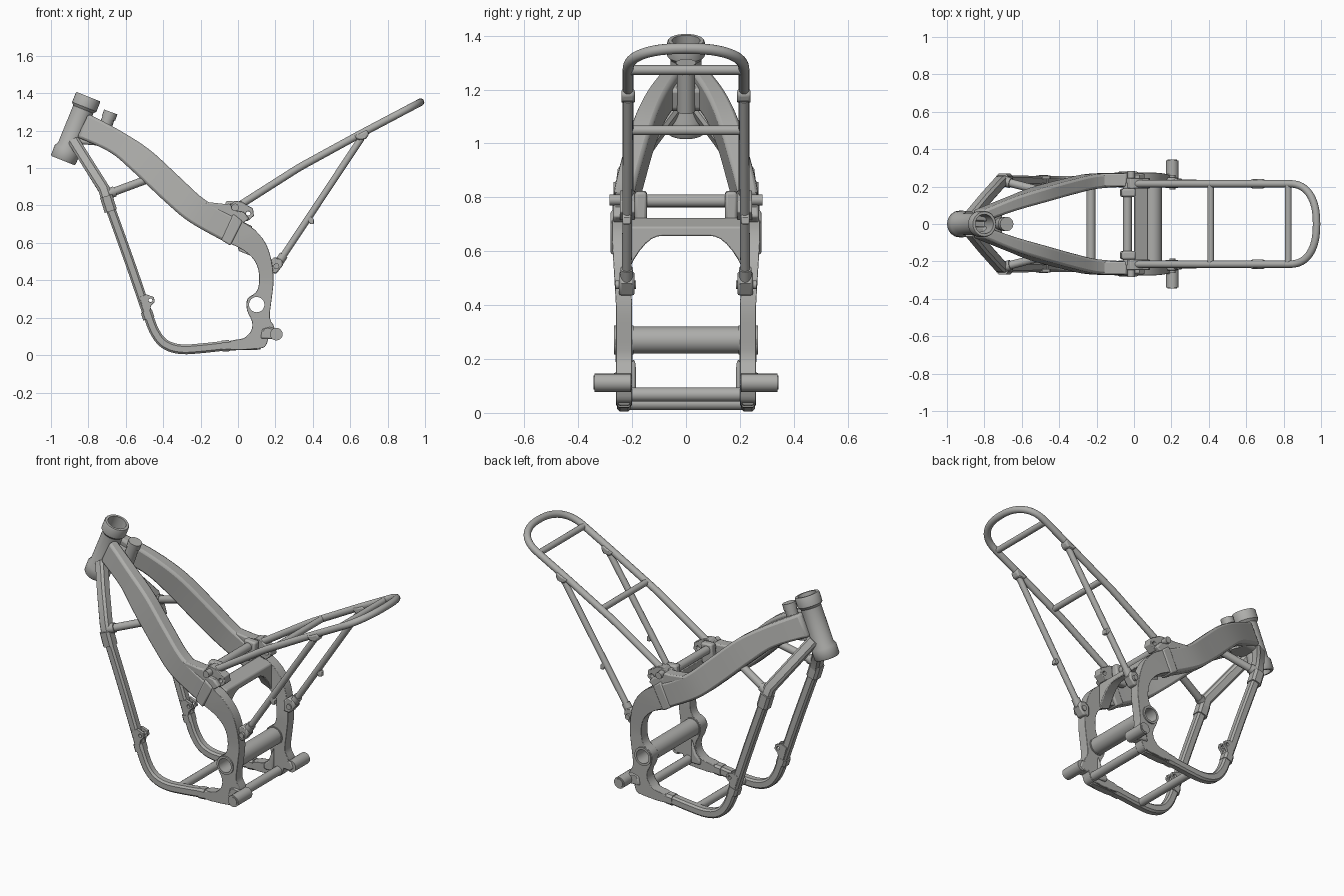
import bpy, bmesh, math
from mathutils import Vector as V

if "Cube" in bpy.data.objects:
    bpy.data.objects.remove(bpy.data.objects["Cube"])

metal = bpy.data.materials.new("satin_grey_metal")
metal.diffuse_color = (0.42, 0.42, 0.405, 1)
metal.use_nodes = True
metal.node_tree.nodes["Principled BSDF"].inputs["Base Color"].default_value = metal.diffuse_color


def link(name, bm, mirror=False, bevel=0):
    bmesh.ops.recalc_face_normals(bm, faces=bm.faces)
    me = bpy.data.meshes.new(name)
    bm.to_mesh(me)
    bm.free()
    me.materials.clear()
    me.materials.append(metal)
    ob = bpy.data.objects.new(name, me)
    bpy.context.collection.objects.link(ob)
    if bevel:
        b = ob.modifiers.new("bevel", 'BEVEL')
        b.width, b.segments, b.limit_method, b.angle_limit = bevel, 2, 'ANGLE', math.radians(50)
    if mirror:
        ob.modifiers.new("mirror", 'MIRROR').use_axis = (False, True, False)
    return ob


def spline(pts, n=5):
    """Smooth curve through tuples of any length."""
    out = []
    for i in range(len(pts) - 1):
        a, b, c, d = pts[max(i - 1, 0)], pts[i], pts[i + 1], pts[min(i + 2, len(pts) - 1)]
        for k in range(n):
            t = k / n
            out.append(tuple(q + .5 * t * (r - p + t * (2*p - 5*q + 4*r - s + t * (3*(q - r) + s - p)))
                             for p, q, r, s in zip(a, b, c, d)))
    return out + [tuple(pts[-1])]


def skin(rings, loop=False):
    """Join rings of points with quads, capped unless looped."""
    bm = bmesh.new()
    vs = [[bm.verts.new(p) for p in r] for r in rings]
    m = len(vs[0])
    for i in range(len(vs) - (0 if loop else 1)):
        a, b = vs[i], vs[(i + 1) % len(vs)]
        for j in range(m):
            bm.faces.new((a[j], a[(j + 1) % m], b[(j + 1) % m], b[j]))
    if not loop:
        bm.faces.new(vs[0])
        bm.faces.new(vs[-1])
    return bm


ROUND = [(math.cos(k * math.pi / 8), math.sin(k * math.pi / 8)) for k in range(16)]
BOX = [(1, .6), (.6, 1), (-.6, 1), (-1, .6), (-1, -.6), (-.6, -1), (.6, -1), (1, -.6)]


def tube(name, pts, r, mirror=False, ref=(0, 0, 1), sec=ROUND):
    P, ref, rings = [V(p) for p in pts], V(ref), []
    for i, p in enumerate(P):
        t = (P[min(i + 1, len(P) - 1)] - P[max(i - 1, 0)]).normalized()
        up = (ref - ref.dot(t) * t).normalized()
        side = t.cross(up)
        rings.append([p + r * (u * side + v * up) for u, v in sec])
    return link(name, skin(rings), mirror)


def lathe(name, a, b, prof, mirror=False):
    """Hollow turned part: closed profile of (position along axis, radius)."""
    a, b = V(a), V(b)
    t = (b - a).normalized()
    up = (V((0, 0, 1)) - t.z * t).normalized()
    side = t.cross(up)
    rings = [[a + (b - a) * s + r * (math.cos(k * math.pi / 16) * side + math.sin(k * math.pi / 16) * up)
              for k in range(32)] for s, r in prof]
    return link(name, skin(rings, True), mirror)


def loft(name, stations, mirror=True, bevel=.014):
    """Four-sided beam; station = top x, top z, bottom x, bottom z, outer y, inner y."""
    return link(name, skin([[(a, o, b), (a, i, b), (c, i, d), (c, o, d)]
                            for a, b, c, d, o, i in stations]), mirror, bevel)


def plate(name, outline, y0, y1, hole=None, splay=0, bevel=.008):
    """Side-view outline extruded across y, mirrored; optional round hole."""
    cu = bpy.data.curves.new(name, 'CURVE')
    cu.dimensions, cu.fill_mode, cu.extrude = '2D', 'BOTH', (y1 - y0) / 2
    loops = [outline]
    if hole:
        x, z, r = hole
        loops.append([(x + r * math.cos(k * math.pi / 16), z + r * math.sin(k * math.pi / 16)) for k in range(32)])
    for pts in loops:
        s = cu.splines.new('POLY')
        s.points.add(len(pts) - 1)
        s.use_cyclic_u = True
        for q, (x, z) in zip(s.points, pts):
            q.co = (x, z, 0, 1)
    tmp = bpy.data.objects.new(name + "_tmp", cu)
    bpy.context.collection.objects.link(tmp)
    me = bpy.data.meshes.new_from_object(tmp.evaluated_get(bpy.context.evaluated_depsgraph_get()))
    bpy.data.objects.remove(tmp)
    bm = bmesh.new()
    bm.from_mesh(me)
    bpy.data.meshes.remove(me)
    bmesh.ops.remove_doubles(bm, verts=bm.verts, dist=1e-5)
    for v in bm.verts:
        x, z, h = v.co
        v.co = (x, (y0 + y1) / 2 + h + splay * min(max((z - .4) / .25, 0), 1), z)
    return link(name, bm, True, bevel)


# Head tube with collars, open through the middle
H0, H1 = V((-.936, 0, 1.04)), V((-.80, 0, 1.382))
lathe("head_tube", H0, H1, [(0, .066), (.02, .071), (.17, .071), (.22, .06), (.8, .058), (.84, .07),
                            (.98, .07), (1, .066), (1, .052), (0, .052)])

# Twin main beams, collars and gusset behind the head
beam = [(-.80, 1.29, -.86, 1.165, .075, .01), (-.63, 1.20, -.685, 1.085, .145, .07),
        (-.47, 1.096, -.56, .98, .195, .115), (-.31, .95, -.39, .82, .24, .16),
        (-.176, .83, -.257, .71, .268, .19), (.0, .73, -.06, .60, .275, .20)]
loft("main_beam", spline(beam, 5))
loft("beam_collar", [(-.025, .755, -.09, .615, .28, .195), (.025, .715, -.04, .585, .28, .195)], bevel=.008)
loft("head_gusset", [(-.80, 1.25, -.87, 1.13, .055, -.055), (-.70, 1.2, -.74, 1.12, .08, -.08)], mirror=False)
tube("damper_post", [(-.685, 0, 1.29), (-.745, 0, 1.12)], .034)
tube("damper_post_cap", [(-.68, 0, 1.3), (-.693, 0, 1.265)], .038)

# Lower side castings with the pivot hole
outline = [(.02, .715), (.09, .67), (.15, .594), (.18, .5), (.19, .395), (.18, .3), (.17, .2), (.195, .145),
           (.165, .095), (.148, .05), (.11, .035), (-.04, .03), (-.04, .075), (.03, .09), (.07, .13), (.075, .18),
           (.048, .24), (.05, .3), (.095, .335), (.112, .38), (.11, .45), (.085, .51), (.03, .56), (-.05, .6)]
plate("side_casting", spline(outline, 3), .2, .26, (.1, .27, .041), .015)
lathe("pivot_tube", (.1, -.2, .27), (.1, .2, .27), [(0, .05), (1, .05), (1, .041), (0, .041)])
lathe("pivot_boss", (.1, .195, .27), (.1, .268, .27), [(0, .054), (1, .054), (1, .041), (0, .041)], True)

# Arched bridge between the castings
arch = []
for k in range(-10, 11):
    y = k * .0215
    drop = .13 * max(0, (abs(y) - .09) / .125) ** 2
    arch.append([(-.0, y, .725), (.075, y, .69), (.075, y, .655 - drop), (.0, y, .685 - drop)])
link("arched_bridge", skin(arch), False, .006)

# Down tubes sweeping into the lower rails
tube("upper_down_tube", [(-.875, .04, 1.14), (-.80, .13, 1.02), (-.715, .225, .885), (-.69, .235, .80)],
     .031, True, (0, 1, 0), BOX)
rail = [(-.695, .235, .82), (-.58, .232, .50), (-.485, .23, .225), (-.44, .23, .115), (-.385, .23, .055),
        (-.30, .23, .031), (-.18, .23, .038), (-.06, .23, .05), (.12, .23, .055)]
tube("lower_down_tube", spline(rail, 4), .026, True, (0, 1, 0), BOX)
tube("down_tube_collar", [(-.705, .235, .85), (-.68, .235, .77)], .034, True, (0, 1, 0), BOX)
tube("lower_tube_collar", [(-.49, .23, .235), (-.477, .23, .195)], .031, True, (0, 1, 0), BOX)
tube("rail_collar", [(-.085, .23, .048), (-.045, .23, .051)], .03, True, (0, 1, 0), BOX)
tube("side_brace", [(-.70, .23, .86), (-.47, .17, .945)], .022, True)
tube("brace_collar", [(-.70, .23, .86), (-.66, .22, .875)], .028, True)

# Engine mounting tabs
for i, y in enumerate((.2, .24)):
    plate("engine_tab_%d" % (i + 1), [(-.525, .31), (-.49, .325), (-.45, .31), (-.445, .285), (-.465, .265),
          (-.475, .215), (-.5, .22)], y, y + .018, (-.468, .293, .01), 0, .003)
plate("lower_tab", [(.07, .12), (.04, .09), (.04, .06), (.1, .06), (.1, .2)], .185, .205)

# Cross tubes: lower front, lower rear, upper
tube("front_cross_tube", [(-.23, -.225, .035), (-.23, .225, .035)], .024)
tube("rear_cross_tube", [(.125, -.22, .068), (.125, .22, .068)], .026)
tube("upper_cross_tube", [(-.035, -.22, .787), (-.035, .22, .787)], .024)
loft("upper_cross_post", [(-.065, .825, -.075, .70, .19, .145), (.01, .82, .0, .70, .19, .145)], bevel=.01)

# Foot peg mounts
tube("foot_peg_mount", [(.205, .205, .112), (.205, .34, .112)], .034, True)
tube("foot_peg_core", [(.205, .33, .112), (.205, .344, .112)], .026, True)
plate("foot_peg_arm", [(.12, .09), (.2, .085), (.225, .105), (.21, .14), (.17, .15), (.13, .14)], .2, .268)

# Rear subframe: looped rail following its slope
slope = [(-.03, .776), (.33, 1.005), (.65, 1.18), (1.0, 1.365)]


def slope_z(x):
    for (a, za), (b, zb) in zip(slope, slope[1:]):
        if x <= b:
            return za + (zb - za) * (x - a) / (b - a)
    return zb


half = [(x, .215) for x in (-.015, .15, .31, .35, .5, .65, .83)]
half += [(.83 + .146 * math.sin(a) ** .85, .215 * math.cos(a) ** .85)
         for a in [math.pi / 2 * k / 12 for k in range(1, 12)]] + [(.976, 0)]
path = half + [(x, -y) for x, y in half[-2::-1]]
tube("seat_rail_loop", [(x, y, slope_z(x)) for x, y in path], .02)
for nm, x in (("front", .41), ("rear", .825)):
    tube("seat_cross_" + nm, [(x, -.21, slope_z(x)), (x, .21, slope_z(x))], .018)

# Subframe stays with their brackets
tube("rear_stay", [(.66, .215, 1.16), (.205, .22, .475)], .018, True)
tube("stay_foot", [(.245, .22, .535), (.2, .22, .468)], .024, True)
plate("stay_top_clamp", [(.62, 1.175), (.64, 1.15), (.685, 1.155), (.70, 1.18), (.69, 1.205), (.64, 1.18)],
      .19, .24, None, -.0)
plate("stay_bracket", [(.165, .44), (.205, .435), (.24, .48), (.235, .51), (.195, .525), (.165, .5)], .192, .248)
tube("stay_bolt", [(.205, .185, .475), (.205, .262, .475)], .016, True)
plate("stay_tab", [(.365, .735), (.385, .70), (.405, .70), (.405, .725), (.385, .745)], .205, .235, None, 0, .004)

# Front mounts of the subframe
plate("subframe_bracket", [(-.18, .82), (-.07, .808), (-.04, .81), (-.03, .775), (.03, .765), (.06, .73),
                           (.02, .70), (-.1, .70)], .2, .27)
plate("subframe_lug", [(-.045, .80), (-.02, .825), (.02, .82), (.05, .80), (.08, .785), (.085, .745),
                       (.05, .715), (-.02, .74)], .19, .245, (.055, .757, .012))
tube("subframe_bolt", [(-.015, .19, .79), (-.015, .283, .79)], .02, True)

# Smooth shading with sharp edges kept
for ob in bpy.context.collection.objects:
    ob.select_set(True)
    bpy.context.view_layer.objects.active = ob
bpy.ops.object.shade_smooth_by_angle(angle=math.radians(35))
